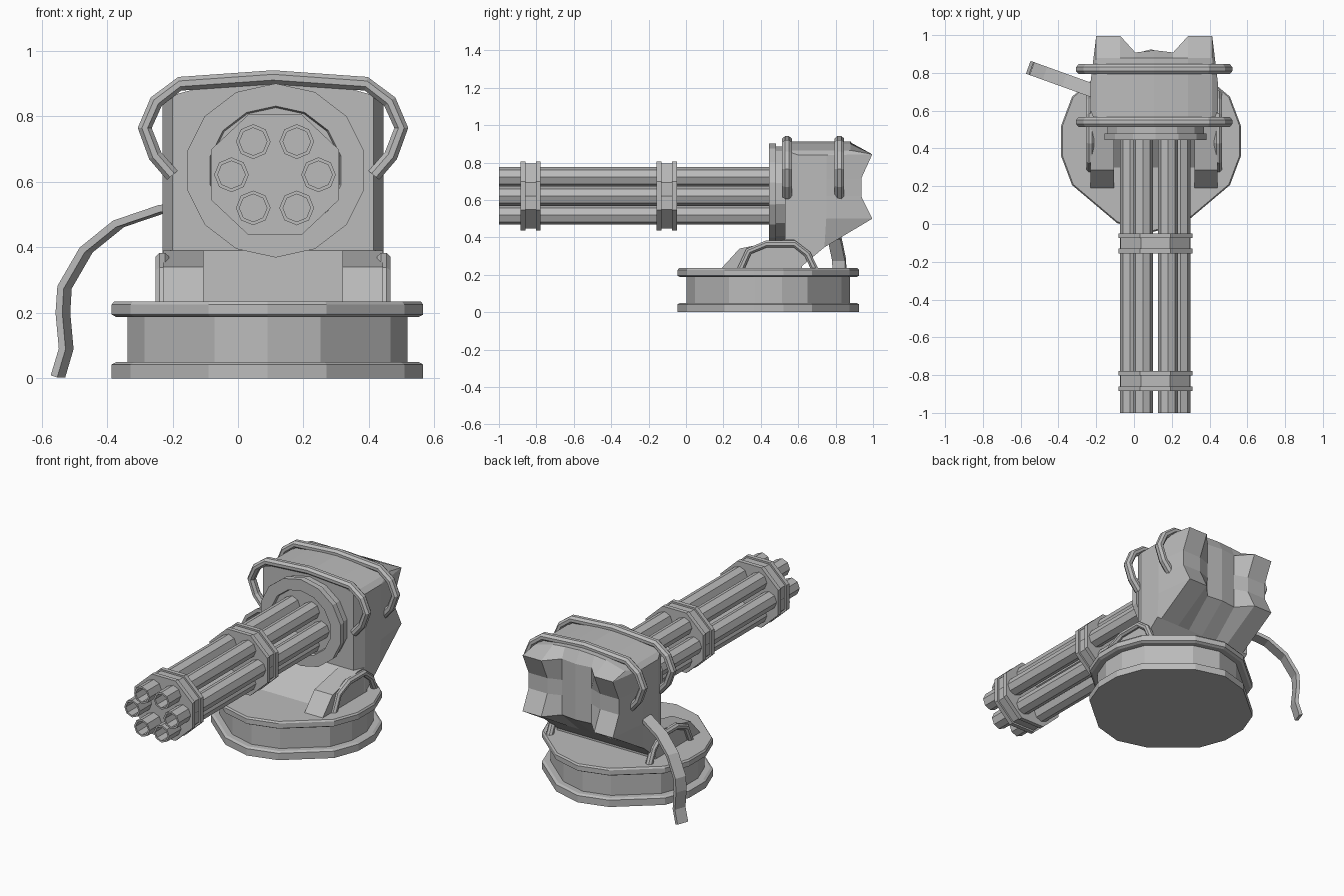
import bpy, bmesh
from math import cos, sin, pi
from mathutils import Vector

cube = bpy.data.objects.get("Cube")
if cube:
    bpy.data.objects.remove(cube, do_unlink=True)

grey = bpy.data.materials.new("matte_grey")
grey.use_nodes = True
grey.diffuse_color = (0.5, 0.5, 0.5, 1)
grey.node_tree.nodes["Principled BSDF"].inputs["Base Color"].default_value = (0.5, 0.5, 0.5, 1)

CX = 0.107           # centre line of the turret
GUN_X, GUN_Z = 0.113, 0.622


def loft(name, rings):
    """Skin a row of equal closed rings and cap both ends."""
    bm = bmesh.new()
    rows = [[bm.verts.new(p) for p in ring] for ring in rings]
    n = len(rows[0])
    for a, b in zip(rows, rows[1:]):
        for i in range(n):
            j = (i + 1) % n
            bm.faces.new((a[i], a[j], b[j], b[i]))
    bm.faces.new(rows[0])
    bm.faces.new(rows[-1])
    bmesh.ops.remove_doubles(bm, verts=bm.verts, dist=0.0005)
    bmesh.ops.recalc_face_normals(bm, faces=bm.faces)
    mesh = bpy.data.meshes.new(name)
    bm.to_mesh(mesh)
    bm.free()
    mesh.materials.append(grey)
    obj = bpy.data.objects.new(name, mesh)
    bpy.context.collection.objects.link(obj)
    return obj


def lathe_y(name, x, z, sides, steps, squash=1.0, turn=0.0):
    """Rings around the y axis; steps are (y, radius)."""
    angles = [2 * pi * i / sides + turn for i in range(sides)]
    loft(name, [[(x + r * cos(a), y, z + r * squash * sin(a)) for a in angles]
                for y, r in steps])


def sweep(name, path, side, section):
    """Carry a section of (normal, side) offsets along a flat path."""
    pts = [Vector(p) for p in path]
    side = Vector(side).normalized()
    rings = []
    for i, p in enumerate(pts):
        tangent = (pts[min(i + 1, len(pts) - 1)] - pts[max(i - 1, 0)]).normalized()
        normal = side.cross(tangent)
        rings.append([p + normal * u + side * v for u, v in section])
    loft(name, rings)


def extrude_x(name, x0, x1, profile):
    loft(name, [[(x, y, z) for y, z in profile] for x in (x0, x1)])


def tube_section(r, s):
    return [(r * cos(i * pi / 4 + pi / 8), s * sin(i * pi / 4 + pi / 8)) for i in range(8)]


# Round pedestal with two flanges
quarter = [(0, -.485), (.18, -.435), (.418, -.234), (.476, -.08)]
right = quarter + [(x, -y) for x, y in reversed(quarter)]
outline = right + [(-x, y) for x, y in reversed(right[1:-1])]


def pedestal(name, steps):
    loft(name, [[(.09 + x * s, .44 + y * s, z) for x, y in outline] for s, z in steps])


pedestal("base_flange", [(1, 0), (1, .042), (.97, .05)])
pedestal("base_neck", [(.9, .03), (.9, .21)])
pedestal("top_flange", [(.97, .187), (1, .195), (1, .225), (.985, .235)])


# Turret body lofted across its width, with four swept-back horns
def column(offset, top, horn, mid):
    return [(CX + offset, y, z) for y, z in (
        (.53, .235), (.53, top), (.88, top), (horn, .844), (mid, .715),
        (mid, .62), (horn, .5), (.74, .347), (.606, .235))]


def side_column(sign):
    return [(CX + sign * .337, min(max(y, .6), .75), min(z, .84))
            for _, y, z in column(0, .86, .996, .937)]


half = [(.307, .865, .996, .937), (.18, .9, .996, .937), (.1, .908, .908, .908)]
columns = [column(-o, t, h, m) for o, t, h, m in half]
columns.append(column(0, .913, .92, .92))
columns += [column(*c) for c in reversed(half)]
loft("turret_body", [side_column(-1)] + columns + [side_column(1)])

# Sloped front foot and side blocks
extrude_x("front_slope", CX - .22, CX + .22,
          [(.62, .235), (.3, .235), (.53, .39), (.62, .39)])
for sign, label in ((1, "left"), (-1, "right")):
    extrude_x(label + "_foot_block", CX + sign * .212, CX + sign * .336,
              [(.62, .235), (.19, .235), (.286, .34), (.53, .39), (.62, .39)])
    # Low arched handrail
    x = CX + sign * .338
    arch = [(.29, .225), (.335, .325), (.43, .365), (.58, .365), (.65, .31), (.69, .225)]
    sweep(label + "_arch_rail", [(x, y, z) for y, z in arch], (1, 0, 0),
          tube_section(.02, .022))

# Roll hoops over the body
hoop = [(.308, .62), (.36, .68), (.392, .765), (.357, .845), (.285, .9)]
hoop_path = hoop + [(0, .92)] + [(-x, z) for x, z in reversed(hoop)]
for label, y in (("front", .54), ("rear", .82)):
    sweep(label + "_hoop", [(CX + x, y, z) for x, z in hoop_path], (0, 1, 0),
          tube_section(.023, .028))

# Gun mounting ring with a shallow recess
lathe_y("mount_ring", .115, .635, 14,
        [(.55, .262), (.48, .262), (.48, .277), (.445, .277), (.445, .205), (.46, .2)],
        .96, pi / 14)

# Six hollow barrels
for i in range(6):
    a = i * pi / 3
    lathe_y(f"barrel_{i + 1}", GUN_X + .133 * cos(a), GUN_Z + .117 * sin(a), 8,
            [(.48, .053), (-1, .053), (-1, .042), (-.9, .042)])

# Barrel clamps with raised rims
for label, y in (("front", -.885), ("middle", -.157)):
    lathe_y(label + "_clamp", GUN_X, GUN_Z, 8,
            [(y, .212), (y + .026, .212), (y + .026, .2), (y + .082, .2),
             (y + .082, .212), (y + .108, .212)], .94, pi / 8)

# Flat feed strip hanging to the ground
strip = [(-.15, .53), (-.23, .518), (-.365, .472), (-.464, .392), (-.53, .278),
         (-.535, .2), (-.525, .09), (-.55, .006)]
sweep("feed_strip", [(x, .7 - (x + .2) * .36, z) for x, z in strip], (.34, .94, 0),
      [(-.011, -.036), (.011, -.036), (.011, .036), (-.011, .036)])
